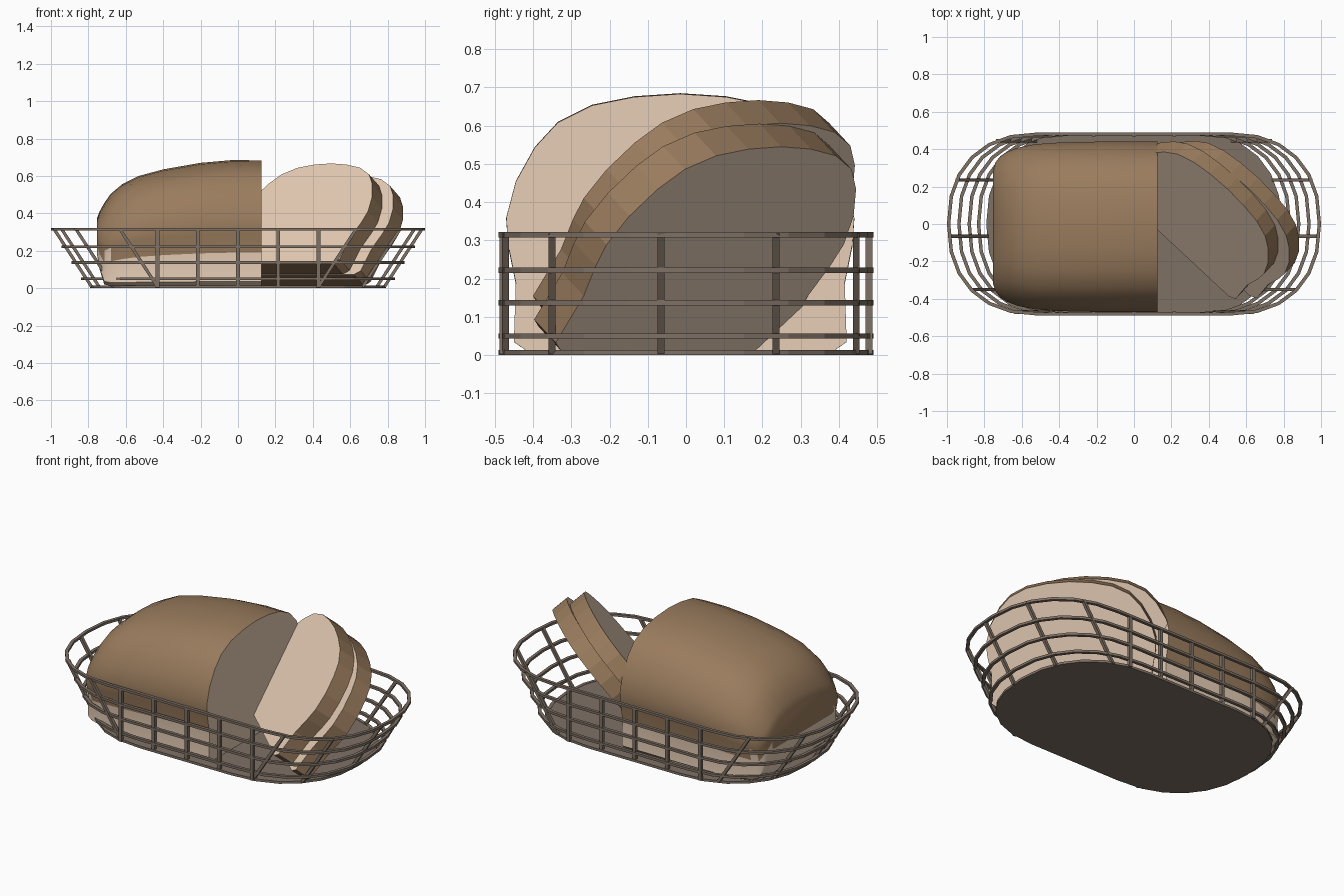
import bpy, math
from mathutils import Vector

if "Cube" in bpy.data.objects:
    bpy.data.objects.remove(bpy.data.objects["Cube"])


def material(name, rgb):
    m = bpy.data.materials.new(name)
    m.diffuse_color = (*rgb, 1)
    m.use_nodes = True
    m.node_tree.nodes["Principled BSDF"].inputs["Base Color"].default_value = m.diffuse_color
    return m


CRUST = material("crust", (0.32, 0.20, 0.11))
CRUMB = material("crumb", (0.80, 0.62, 0.47))
WIRE = material("wire", (0.21, 0.165, 0.13))


def make(name, verts, faces, mats, idx=None, smooth=False):
    me = bpy.data.meshes.new(name)
    me.from_pydata([tuple(v) for v in verts], [], faces)
    for m in mats:
        me.materials.append(m)
    if idx:
        for p, i in zip(me.polygons, idx):
            p.material_index = i
    ob = bpy.data.objects.new(name, me)
    bpy.context.collection.objects.link(ob)
    bpy.context.view_layer.objects.active = ob
    ob.select_set(True)
    bpy.ops.object.mode_set(mode='EDIT')
    bpy.ops.mesh.select_all(action='SELECT')
    bpy.ops.mesh.normals_make_consistent(inside=False)
    bpy.ops.object.mode_set(mode='OBJECT')
    if smooth:
        bpy.ops.object.shade_smooth_by_angle(angle=math.radians(35))
    ob.select_set(False)
    return ob


# Basket outline: straight sides with rounded ends
R, N = 0.49, 12


def end_x(y, r=R):
    return r * max(0, 1 - (abs(y) / r) ** 2.3) ** (1 / 2.3)


def outline(c, r=R):
    half = []
    for i in range(N + 1):
        a = -math.pi / 2 + math.pi * i / N
        co, si = max(0, math.cos(a)), math.sin(a)
        y = math.copysign(abs(si) ** (2 / 2.3), si) * r
        half.append((c + co ** (2 / 2.3) * r, y))
    return half + [(-x, -y) for x, y in half]


def ring(name, c, z, h=0.014, w=0.018):
    o, i = outline(c), outline(c, R - w)
    n = len(o)
    verts = [(x, y, zz) for loop in (o, i)
             for zz in (z - h / 2, z + h / 2) for x, y in loop]
    faces = []
    for a, b in ((0, 1), (1, 3), (3, 2), (2, 0)):
        for k in range(n):
            m = (k + 1) % n
            faces.append((a * n + k, a * n + m, b * n + m, b * n + k))
    make(name, verts, faces, [WIRE])


for k, (c, z) in enumerate([(0.30, 0.007), (0.35, 0.05), (0.40, 0.137),
                            (0.455, 0.222), (0.51, 0.315)]):
    ring(f"basket_ring_{k}", c, z)

# Basket floor
base = outline(0.30, R - 0.004)
n = len(base)
make("basket_floor", [(x, y, z) for z in (0, 0.012) for x, y in base],
     [tuple(range(n)), tuple(range(n, 2 * n))] +
     [(k, (k + 1) % n, n + (k + 1) % n, n + k) for k in range(n)], [WIRE])

# Upright stakes: vertical along the sides, leaning outward at the ends
pairs = []
for s in (-1, 1):
    for k in range(5):
        x = -0.43 + 0.215 * k
        pairs.append(((x, s * 0.478), (x, s * 0.478)))
    for y in (0.445, 0.235, -0.065, -0.35, -0.472):
        e = end_x(y, R - 0.008)
        pairs.append(((s * (0.30 + e), y), (s * (0.505 + e), y)))
verts, faces = [], []
for lo, hi in pairs:
    b = len(verts)
    for (x, y), z in ((lo, 0.003), (hi, 0.318)):
        for dx, dy in ((-1, -1), (1, -1), (1, 1), (-1, 1)):
            verts.append((x + dx * 0.01, y + dy * 0.009, z))
    faces += [(b, b + 3, b + 2, b + 1), (b + 4, b + 5, b + 6, b + 7)]
    faces += [(b + k, b + (k + 1) % 4, b + 4 + (k + 1) % 4, b + 4 + k)
              for k in range(4)]
make("basket_stakes", verts, faces, [WIRE])

# Bread cross-section (half width, height), mirrored
HALF = [(0.40, 0.01), (0.435, 0.035), (0.43, 0.19), (0.45, 0.29), (0.455, 0.36),
        (0.43, 0.455), (0.38, 0.545), (0.32, 0.61), (0.23, 0.655),
        (0.12, 0.677)]
PROFILE = HALF + [(0, 0.685)] + [(-y, z) for y, z in reversed(HALF)]
P = len(PROFILE)

# Loaf: sections (x, width scale, bottom, top) from cut face to rounded heel
SECTIONS = [(0.125, 1, 0.01, 0.683), (-0.03, 1, 0.01, 0.685),
            (-0.2, 1, 0.01, 0.67), (-0.4, 0.99, 0.01, 0.635),
            (-0.53, 0.97, 0.01, 0.60), (-0.62, 0.93, 0.01, 0.555),
            (-0.68, 0.88, 0.012, 0.505), (-0.715, 0.83, 0.02, 0.455),
            (-0.74, 0.76, 0.10, 0.41), (-0.755, 0.66, 0.19, 0.37)]
verts, faces, idx = [], [], []
for x, w, lo, hi in SECTIONS:
    for y, z in PROFILE:
        verts.append((x, y * w - 0.015, lo + (hi - lo) * (z - 0.01) / 0.675))
for s in range(len(SECTIONS) - 1):
    for k in range(P):
        m = (k + 1) % P
        f = (s * P + k, s * P + m, (s + 1) * P + m, (s + 1) * P + k)
        faces.append(f)
        idx.append(1 if sum(verts[v][2] for v in f) / 4 < 0.185 else 0)
faces += [tuple(range(P)), tuple(range(len(verts) - P, len(verts)))]
idx += [1, 0]
make("loaf", verts, faces, [CRUST, CRUMB], idx, smooth=True)

# Two cut slices leaning outward over the end of the basket
d = Vector((0.73, -0.68, 0)).normalized()
h = Vector((-d.y, d.x, 0))
t = math.radians(38)
up = h * math.sin(t) + Vector((0, 0, math.cos(t)))
nrm = h * math.cos(t) - Vector((0, 0, math.sin(t)))


def slice_of_bread(name, origin, thick=0.098):
    verts = [origin + d * y + up * (z - 0.01) + nrm * off
             for off in (0, thick) for y, z in PROFILE]
    faces = [(k, (k + 1) % P, P + (k + 1) % P, P + k) for k in range(P)]
    faces += [tuple(range(P)), tuple(range(P, 2 * P))]
    make(name, verts, faces, [CRUST, CRUMB], [0] * P + [1, 1])


start = Vector((0.215, -0.115, 0.135))
slice_of_bread("inner_slice", start)
slice_of_bread("outer_slice", start + nrm * 0.1 + d * 0.08)
